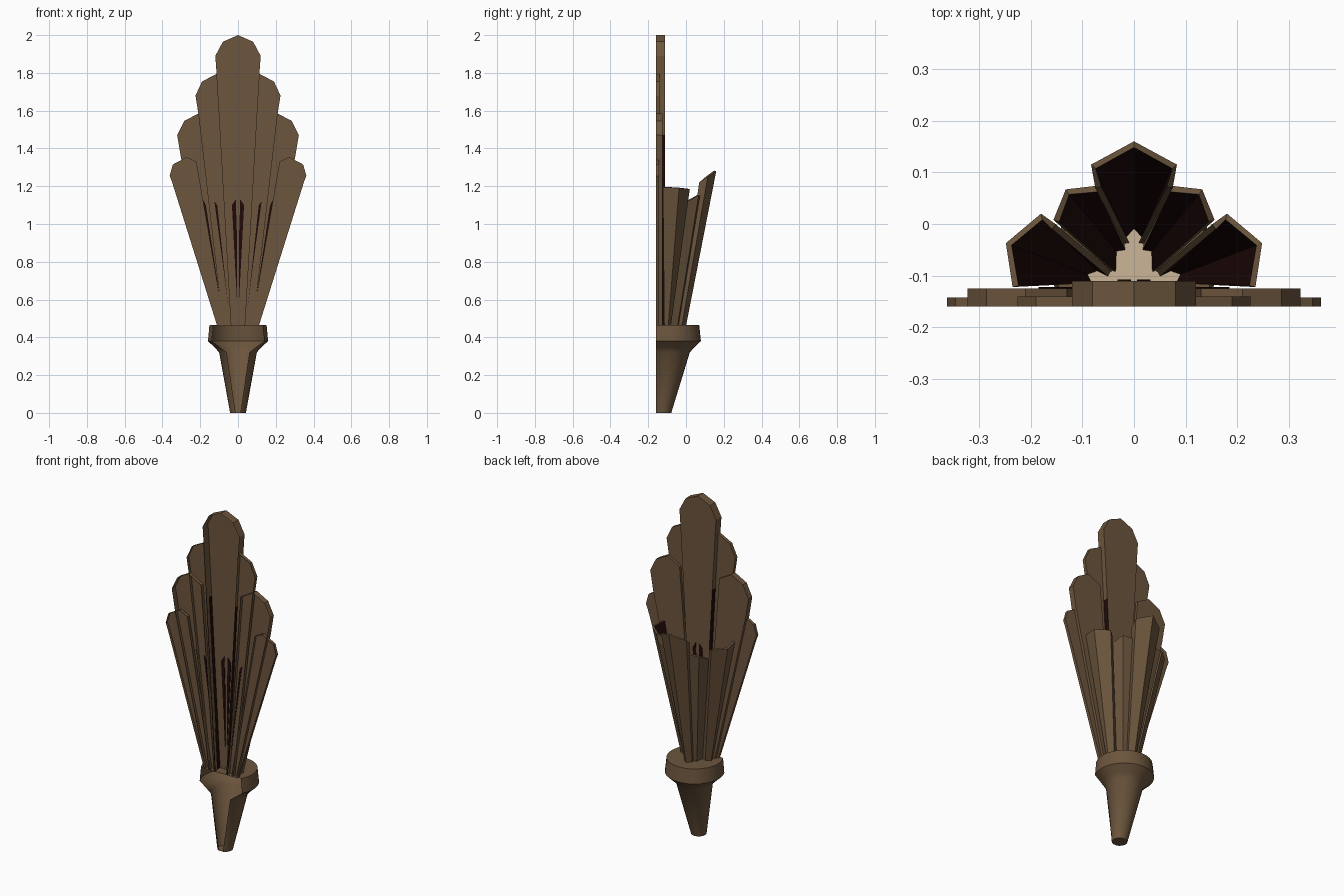
import bpy, math

if "Cube" in bpy.data.objects:
    bpy.data.objects.remove(bpy.data.objects["Cube"])

def material(name, rgb):
    m = bpy.data.materials.new(name)
    m.diffuse_color = (*rgb, 1)
    m.use_nodes = True
    m.node_tree.nodes["Principled BSDF"].inputs["Base Color"].default_value = m.diffuse_color
    return m

BRONZE = material("bronze", (0.15, 0.092, 0.047))
DARK = material("dark_inside", (0.014, 0.003, 0.003))
TAN = material("pale_floor", (0.60, 0.46, 0.31))
BACK = -0.16   # open wall side

def make(name, verts, faces, mats, mirror=False):
    me = bpy.data.meshes.new(name)
    me.from_pydata(verts, [], faces)
    for m in mats:
        me.materials.append(m)
    ob = bpy.data.objects.new(name, me)
    bpy.context.collection.objects.link(ob)
    if mirror:
        ob.modifiers.new("mirror", 'MIRROR').use_clip = True
    return ob

def fan_plate(name, outline, y, mirror):
    """Open-backed blade: a face at y with side walls back to the wall."""
    n = len(outline)
    v = [(x, y, z) for x, z in outline] + [(x, BACK, z) for x, z in outline]
    f = [tuple(range(n))] + [(i, i + n, (i + 1) % n + n, (i + 1) % n) for i in range(n)]
    return make(name, v, f, [BRONZE, DARK], mirror)

# fan of back plates
half = [(0.04, 0.46), (0.095, 1.47), (0.113, 1.79), (0.12, 1.89), (0.08, 1.965)]
centre = fan_plate("centre_plate",
                   half + [(0, 2.0)] + [(-x, z) for x, z in reversed(half)], -0.11, False)
for p in centre.data.polygons:   # lower edges of the centre plate are dark
    if abs(p.normal.x) > 0.9 and p.center.z < 1.2:
        p.material_index = 1
fan_plate("second_plate", [(0.035, 0.46), (0.08, 0.46), (0.21, 1.585), (0.225, 1.68),
                           (0.19, 1.755), (0.112, 1.795), (0.10, 1.6)], -0.14, True)
fan_plate("third_plate", [(0.045, 0.46), (0.10, 0.46), (0.302, 1.35), (0.322, 1.47),
                          (0.285, 1.545), (0.21, 1.585), (0.13, 1.54)], -0.125, True)
fan_plate("outer_plate", [(0.07, 0.46), (0.11, 0.46), (0.35, 1.225), (0.362, 1.255),
                          (0.345, 1.315), (0.27, 1.355), (0.22, 1.33)], -0.142, True)

# dark streaks on the plates, visible from both sides
def streak(name, pts, y):
    n = len(pts)
    v = [(x, y - 0.003, z) for x, z in pts] + [(x, y + 0.003, z) for x, z in pts]
    f = [tuple(range(n)), tuple(range(2 * n - 1, n - 1, -1))]
    f += [(i, (i + 1) % n, (i + 1) % n + n, i + n) for i in range(n)]
    make(name, v, f, [DARK], True)

streak("centre_streak", [(0.006, 0.6), (0.032, 1.10), (0.012, 1.13), (0.006, 0.95)], -0.11)
streak("inner_streak", [(0.05, 0.55), (0.11, 1.10), (0.125, 1.12), (0.075, 0.75)], -0.14)
streak("outer_streak", [(0.078, 0.49), (0.17, 1.10), (0.185, 1.13), (0.12, 0.7)], -0.125)

# folded shade petals: lists of (bottom x, bottom y, top x, top y, top z)
petals = {
    "front_petal": [(0, 0, 0, 0.16, 1.28), (0.025, -0.022, 0.083, 0.115, 1.25),
                    (0.02, -0.04, 0.075, 0.07, 1.22)],
    "middle_petal": [(0.018, -0.04, 0.072, 0.074, 1.15), (0.04, -0.045, 0.132, 0.067, 1.15),
                     (0.045, -0.09, 0.156, 0.008, 1.12)],
    "side_petal": [(0.043, -0.092, 0.152, 0.0, 1.17), (0.07, -0.08, 0.18, 0.02, 1.185),
                   (0.099, -0.094, 0.248, -0.037, 1.19), (0.092, -0.115, 0.235, -0.122, 1.195)],
}
for name, pts in petals.items():
    v = [(a, b, 0.46) for a, b, *_ in pts] + [(c, d, z) for _, _, c, d, z in pts]
    n = len(pts)
    f = [(i, i + n, i + n + 1, i + 1) for i in range(n - 1)]
    ob = make(name, v, f, [BRONZE, DARK], True)
    s = ob.modifiers.new("thickness", 'SOLIDIFY')
    s.thickness, s.offset = 0.012, -1
    s.material_offset = 1   # inner side is dark

# pale floor inside the shade
floor = [(a, b) for pts in petals.values() for a, b, *_ in pts]
floor = floor + [(-x, y) for x, y in reversed(floor[1:])]
make("shade_floor", [(x, y, 0.472) for x, y in floor], [tuple(range(len(floor)))], [TAN])

# tapered round base, cut flat and open at the wall side
SEG = 20
rings = [(0, 0.042, -0.12), (0.32, 0.10, -0.08), (0.345, 0.122, -0.08),
         (0.38, 0.16, -0.081), (0.465, 0.152, -0.082)]
verts, faces = [], []
for z, r, cy in rings:
    a0 = math.asin((BACK - cy) / r)
    for i in range(SEG + 1):
        a = a0 + (math.pi - 2 * a0) * i / SEG
        verts.append((r * math.cos(a), cy + r * math.sin(a), z))
w = SEG + 1
for k in range(len(rings) - 1):
    for i in range(SEG):
        a = k * w + i
        faces.append((a, a + 1, a + 1 + w, a + w))
faces.append(tuple(range(SEG, -1, -1)))
faces.append(tuple(range((len(rings) - 1) * w, len(rings) * w)))
base = make("base", verts, faces, [BRONZE])
bpy.context.view_layer.objects.active = base
base.select_set(True)
bpy.ops.object.shade_smooth_by_angle(angle=math.radians(40))
